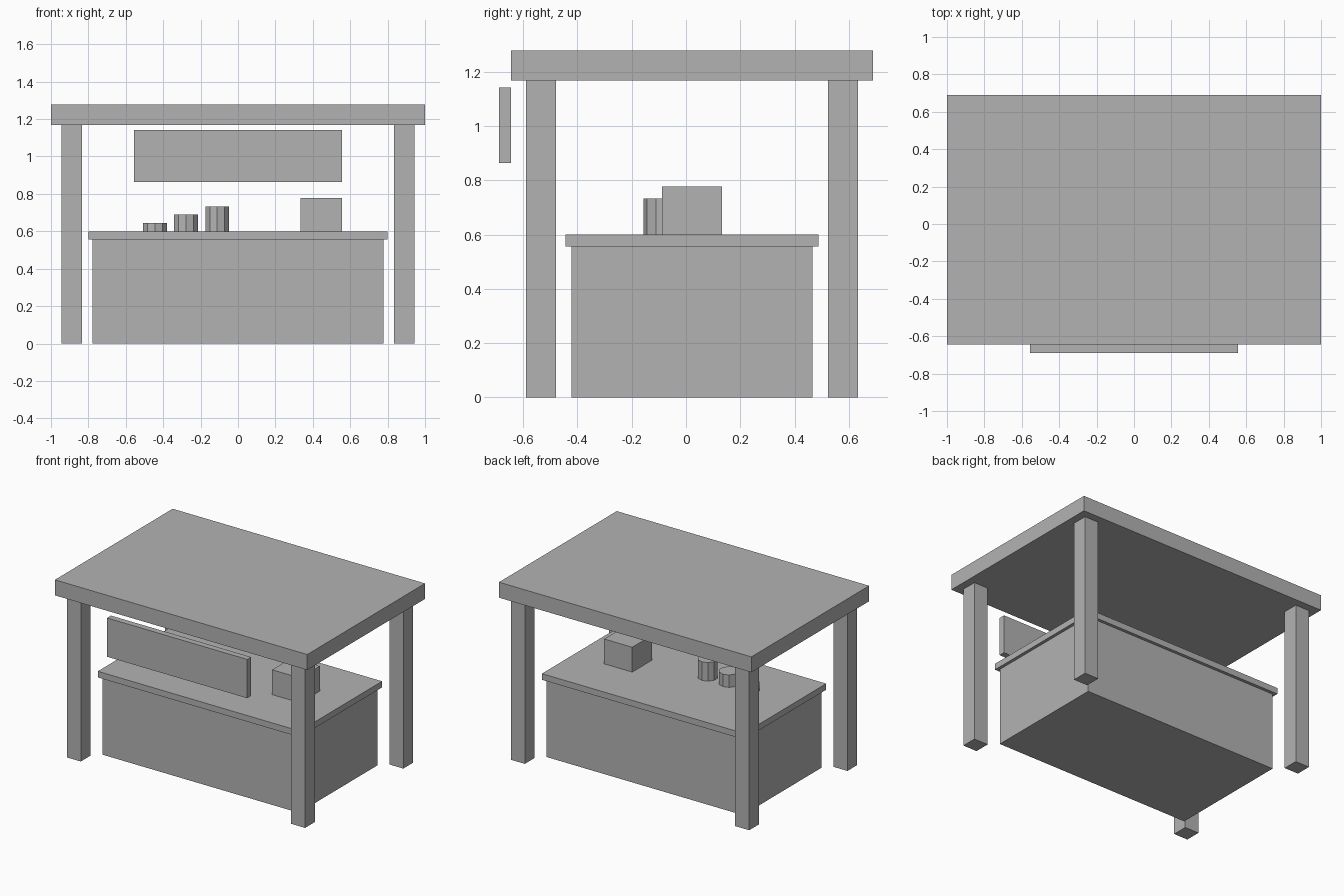
import bpy

# Remove the default cube
default = bpy.data.objects.get("Cube")
if default:
    bpy.data.objects.remove(default, do_unlink=True)

# Single plain grey
GREY = (0.45, 0.45, 0.45, 1.0)
grey = bpy.data.materials.new("plain_grey")
grey.use_nodes = True
grey.diffuse_color = GREY
bsdf = next(n for n in grey.node_tree.nodes if n.type == 'BSDF_PRINCIPLED')
bsdf.inputs["Base Color"].default_value = GREY

MID_Y = 0.022    # centre line of the stall, the sign hangs in front of it
TABLE_Z = 0.60
ROOF_Z = 1.167


def finish(name):
    obj = bpy.context.object
    obj.name = name
    obj.data.name = name
    obj.data.materials.append(grey)
    return obj


def box(name, x, y, bottom, width, depth, height):
    """Box standing on a given height, y measured from the stall centre."""
    bpy.ops.mesh.primitive_cube_add(size=1, location=(x, MID_Y + y, bottom + height / 2))
    bpy.context.object.scale = (width, depth, height)
    bpy.ops.object.transform_apply(location=False, rotation=False, scale=True)
    return finish(name)


def stack(name, x, height):
    """Ten-sided cylinder standing on the counter."""
    bpy.ops.mesh.primitive_cylinder_add(
        vertices=10, radius=0.0667, depth=height,
        location=(x, MID_Y - 0.111, TABLE_Z + height / 2))
    return finish(name)


# Counter body and overhanging top
box("counter_body", 0, 0, 0, 1.556, 0.889, 0.556)
box("counter_top", 0, 0, 0.556, 1.60, 0.933, TABLE_Z - 0.556)

# Four corner posts
for side, x in (("left", 0.889), ("right", -0.889)):
    for end, y in (("front", -0.556), ("back", 0.556)):
        box(f"{end}_{side}_post", x, y, 0, 0.111, 0.111, ROOF_Z)

# Roof slab and hanging sign board
box("roof", 0, 0, ROOF_Z, 2.0, 1.333, 0.111)
box("sign_board", 0, -0.689, 0.863, 1.111, 0.044, 0.278)

# Goods on the counter
box("cash_box", 0.444, 0, TABLE_Z, 0.222, 0.222, 0.178)
for label, x, height in (("small", -0.444, 0.044),
                         ("medium", -0.278, 0.089),
                         ("tall", -0.111, 0.133)):
    stack(f"{label}_stack", x, height)
